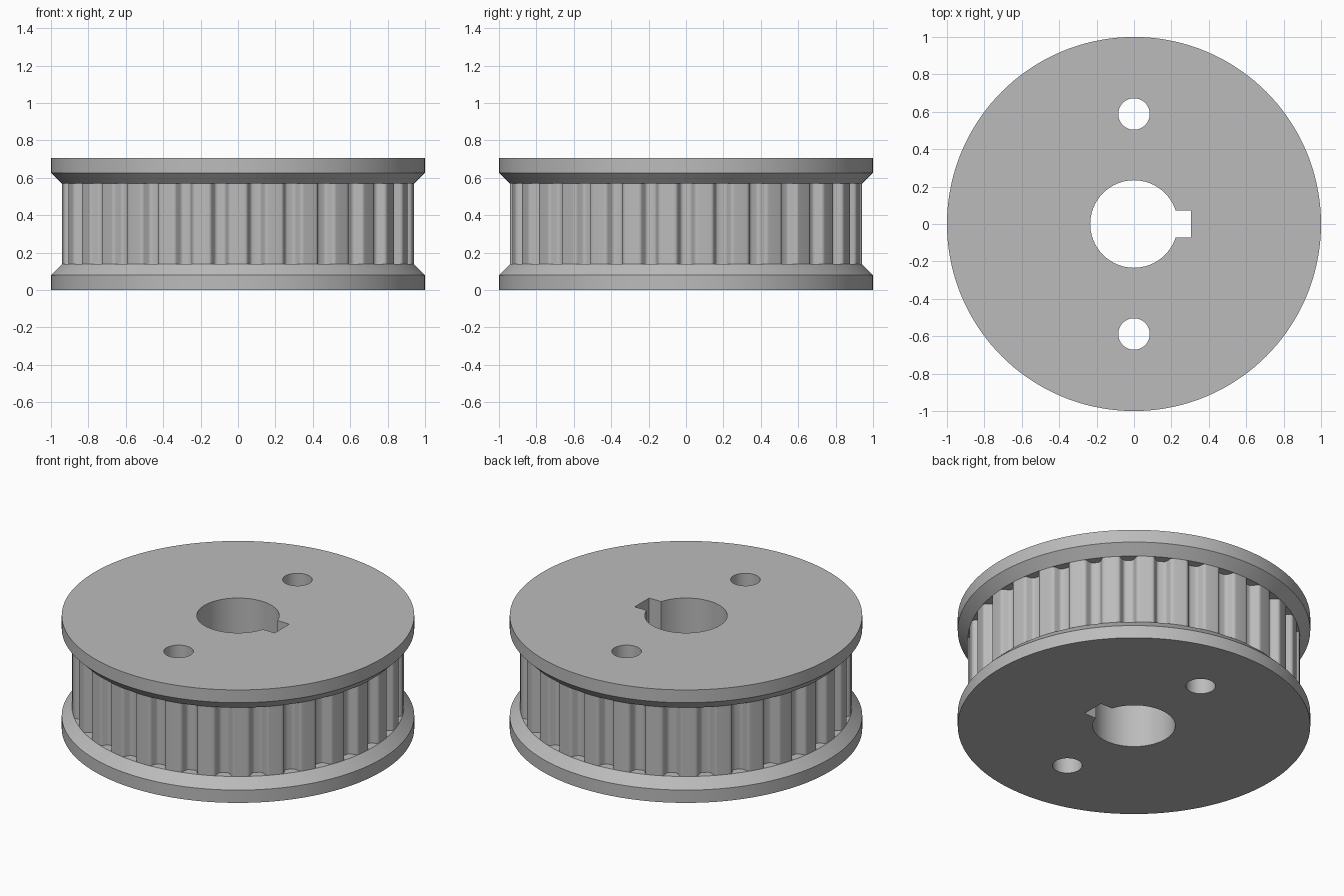
import bpy, bmesh
from math import cos, sin, pi, sqrt, asin
from mathutils import Vector, Matrix

if "Cube" in bpy.data.objects:
    bpy.data.objects.remove(bpy.data.objects["Cube"], do_unlink=True)

TEETH, R_TIP, R_ROOT = 30, 0.942, 0.892
HEIGHT, RIM, FLANGE = 0.707, 0.08, 0.138
BORE, KEY_HALF, KEY_END = 0.234, 0.072, 0.305
PIN_R, PIN_Y = 0.084, 0.588

steel = bpy.data.materials.new("steel grey")
steel.use_nodes = True
colour = (0.5, 0.5, 0.5, 1)
steel.diffuse_color = colour
steel.node_tree.nodes["Principled BSDF"].inputs["Base Color"].default_value = colour


def arc(r, a0, a1, n, centre=(0, 0)):
    return [Vector((centre[0] + r * cos(a0 + (a1 - a0) * i / n),
                    centre[1] + r * sin(a0 + (a1 - a0) * i / n))) for i in range(n + 1)]


def loft(bm, sections):
    """Closed solid through (outline, z) sections with equal point counts."""
    rings = [[bm.verts.new((p.x, p.y, z)) for p in outline] for outline, z in sections]
    n = len(rings[0])
    for low, high in zip(rings, rings[1:]):
        for i in range(n):
            j = (i + 1) % n
            bm.faces.new((low[i], low[j], high[j], high[i]))
    bm.faces.new(rings[0][::-1])
    bm.faces.new(rings[-1])


def finish(name, bm):
    bmesh.ops.recalc_face_normals(bm, faces=bm.faces)
    mesh = bpy.data.meshes.new(name)
    bm.to_mesh(mesh)
    bm.free()
    mesh.materials.append(steel)
    obj = bpy.data.objects.new(name, mesh)
    bpy.context.collection.objects.link(obj)
    return obj


def circle(r, n=144, centre=(0, 0)):
    return arc(r, 0, 2 * pi, n, centre)[:-1]


def rounded(before, corner, after, size=0.015, n=4):
    """Small fillet replacing a corner."""
    a = corner + (before - corner).normalized() * size
    b = corner + (after - corner).normalized() * size
    return [a * (1 - t) ** 2 + corner * 2 * t * (1 - t) + b * t * t
            for t in (i / n for i in range(n + 1))]


def toothed_outline():
    pitch = 2 * pi / TEETH
    top, bottom = 0.049, 0.026
    edge = asin(top / R_TIP)
    x_top = sqrt(R_TIP ** 2 - top ** 2)
    land = arc(R_TIP, edge, pitch - edge, 6)
    a, b = Vector((x_top, -top)), Vector((R_ROOT, -bottom))
    c, d = Vector((R_ROOT, bottom)), Vector((x_top, top))
    before = Vector((land[1].x, -land[1].y))
    groove = (rounded(before, a, b) + rounded(a, b, c)
              + rounded(b, c, d) + rounded(c, d, land[1]))
    unit = groove + land[1:-1]
    return [Matrix.Rotation(k * pitch, 2) @ p for k in range(TEETH) for p in unit]


# Toothed belt track
bm = bmesh.new()
outline = toothed_outline()
loft(bm, [(outline, FLANGE), (outline, HEIGHT - FLANGE)])
parts = [finish("toothed_track", bm)]

# Flanges with bevelled inner edges
for name, z0, s in (("lower_flange", 0, 1), ("upper_flange", HEIGHT, -1)):
    bm = bmesh.new()
    loft(bm, [(circle(1), z0), (circle(1), z0 + s * RIM), (circle(R_TIP), z0 + s * FLANGE)])
    parts.append(finish(name, bm))

# Cutter: keyed bore and two pin holes
bm = bmesh.new()
start = asin(KEY_HALF / BORE)
bore = arc(BORE, start, 2 * pi - start, 72)
bore += [Vector((KEY_END, -KEY_HALF)), Vector((KEY_END, KEY_HALF))]
for hole in (bore, circle(PIN_R, 48, (0, PIN_Y)), circle(PIN_R, 48, (0, -PIN_Y))):
    loft(bm, [(hole, -0.2), (hole, HEIGHT + 0.2)])
cutter = finish("hole_cutter", bm)
cutter.hide_render = True

# Cut every part and shade it
for obj in parts:
    mod = obj.modifiers.new("holes", "BOOLEAN")
    mod.operation, mod.solver, mod.object = "DIFFERENCE", "EXACT", cutter
    bpy.ops.object.select_all(action="DESELECT")
    bpy.context.view_layer.objects.active = obj
    obj.select_set(True)
    bpy.ops.object.modifier_apply(modifier=mod.name)
    bpy.ops.object.shade_smooth_by_angle(angle=pi / 6)
bpy.data.objects.remove(cutter, do_unlink=True)
